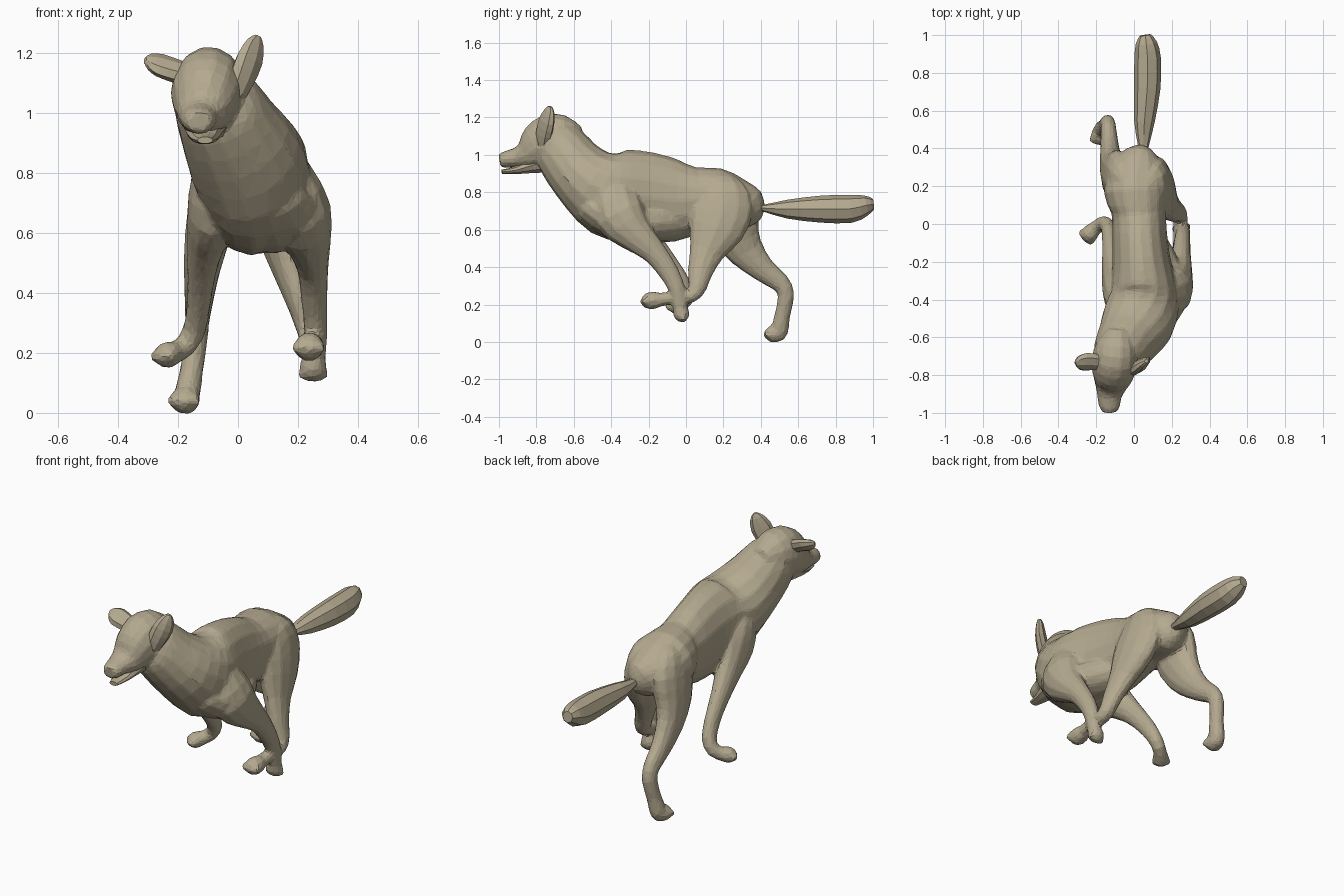
import bpy, bmesh
from mathutils import Vector, Matrix
from math import sin, cos, pi

# tan fur colour shared by every part
fur = bpy.data.materials.new("fur")
fur.diffuse_color = (.46, .40, .28, 1)


def finish(bm, name):
    bmesh.ops.recalc_face_normals(bm, faces=bm.faces)
    me = bpy.data.meshes.new(name)
    bm.to_mesh(me)
    bm.free()
    me.materials.append(fur)
    ob = bpy.data.objects.new(name, me)
    bpy.context.collection.objects.link(ob)
    return ob


def spline(pts, steps):
    """Catmull-Rom through 5D points (x, y, z, half width, half depth)."""
    out = []
    for i in range(len(pts) - 1):
        a, b = pts[max(i - 1, 0)], pts[i]
        c, d = pts[i + 1], pts[min(i + 2, len(pts) - 1)]
        for s in range(steps):
            t = s / steps
            out.append([0.5 * (2 * q + (r - p) * t + (2 * p - 5 * q + 4 * r - w) * t * t
                               + (3 * q - p - 3 * r + w) * t ** 3)
                        for p, q, r, w in zip(a, b, c, d)])
    return out + [pts[-1]]


def tube(name, pts, sides=12, steps=2, ref=(1, 0, 0)):
    """Loft elliptical rings along a path; half width runs along ref."""
    pts, ref = spline(pts, steps), Vector(ref)
    cen = [Vector(p[:3]) for p in pts]
    bm, rings = bmesh.new(), []
    for i, p in enumerate(pts):
        t = (cen[min(i + 1, len(cen) - 1)] - cen[max(i - 1, 0)]).normalized()
        u = (ref - t * ref.dot(t)).normalized()
        v = t.cross(u)
        rings.append([bm.verts.new(cen[i] + u * p[3] * cos(2 * pi * k / sides)
                                   + v * p[4] * sin(2 * pi * k / sides))
                      for k in range(sides)])
    for a, b in zip(rings, rings[1:]):
        for k in range(sides):
            j = (k + 1) % sides
            bm.faces.new((a[k], a[j], b[j], b[k]))
    bm.faces.new(rings[0])
    bm.faces.new(rings[-1])
    return finish(bm, name)


def blobs(name, items):
    """One mesh made of several low-poly ellipsoids (centre, radii)."""
    bm = bmesh.new()
    for c, r in items:
        bmesh.ops.create_icosphere(bm, subdivisions=2, radius=1,
                                   matrix=Matrix.Translation(c) @ Matrix.Diagonal((*r, 1)))
    return finish(bm, name)


def paw(name, heel, toe, r=0.047):
    """Rounded pad along heel->toe with four toes across the end."""
    h, t = Vector(heel), Vector(toe)
    d = (t - h).normalized()
    side = d.cross(Vector((0, 0, 1))).normalized()
    return [tube(name, [(*(h - d * r * .5), r * .6, r * .6), (*h, r * .88, r * .85),
                        (*h.lerp(t, .6), r, r * .95), (*t, r * .85, r * .75),
                        (*(t + d * r * .35), r * .45, r * .4)], 10, 2, side),
            blobs(name + "_toes", [(t + side * r * k + d * r * (.15 - abs(k) * .3), (r * .42,) * 3)
                                   for k in (-.7, -.24, .24, .7)])]


def fuse(name, parts):
    """Weld overlapping parts into one skin, then reduce it to flat facets."""
    bm = bmesh.new()
    for ob in parts:
        bm.from_mesh(ob.data)
        bpy.data.objects.remove(ob)
    ob = finish(bm, name)
    rm = ob.modifiers.new("weld", "REMESH")
    rm.mode, rm.voxel_size = "VOXEL", .011
    sm = ob.modifiers.new("soften", "SMOOTH")
    sm.factor, sm.iterations = .5, 4
    ob.modifiers.new("facets", "DECIMATE").ratio = .09
    return ob


# torso and neck, with a deep lower chest
parts = [tube("torso", [
    (.05, .41, .70, .03, .04), (.04, .37, .71, .09, .10), (.02, .28, .74, .15, .13),
    (.01, .17, .77, .17, .16), (.025, .07, .76, .145, .175), (.03, -.05, .755, .145, .22),
    (.04, -.20, .77, .155, .245), (.05, -.32, .78, .175, .25), (.05, -.42, .80, .19, .235),
    (.02, -.52, .86, .195, .19), (-.03, -.61, .95, .17, .165),
    (-.075, -.68, 1.04, .145, .15), (-.095, -.74, 1.07, .11, .12)], 16)]
parts.append(tube("chest", [
    (.05, -.58, .80, .08, .06), (.07, -.50, .72, .155, .10), (.095, -.38, .655, .185, .11),
    (.09, -.25, .635, .165, .105), (.06, -.10, .64, .12, .10), (.04, 0, .65, .08, .07)], 14))

# head with brows
parts.append(tube("head", [
    (-.08, -.56, 1.09, .06, .06), (-.09, -.64, 1.09, .11, .125), (-.10, -.72, 1.075, .124, .147),
    (-.11, -.79, 1.04, .113, .127), (-.12, -.85, 1.0, .088, .086), (-.13, -.91, .985, .066, .052),
    (-.13, -.965, .975, .056, .046), (-.13, -.997, .97, .038, .034)], 14))
parts.append(blobs("brows", [((x, -.825, z), (.032, .024, .016))
                             for x, z in ((-.175, 1.07), (-.065, 1.08))]))

# front legs, both swept back under the chest, with broad shoulders
parts.append(tube("right_front_leg", [
    (.10, -.40, .90, .05, .06), (.16, -.385, .79, .09, .12), (.205, -.35, .67, .108, .14),
    (.235, -.27, .575, .077, .10), (.25, -.17, .48, .052, .066), (.255, -.09, .37, .044, .054),
    (.26, -.045, .27, .039, .045), (.255, -.03, .17, .037, .039)]))
parts += paw("right_front_paw", (.252, -.03, .18), (.25, -.02, .125))
parts.append(tube("left_front_leg", [
    (-.05, -.42, .88, .05, .06), (-.07, -.39, .78, .085, .11), (-.085, -.33, .67, .085, .13),
    (-.105, -.24, .575, .065, .09), (-.12, -.15, .48, .05, .064), (-.13, -.06, .37, .04, .052),
    (-.145, -.005, .28, .039, .044), (-.175, .0, .225, .038, .039), (-.215, -.03, .20, .038, .038)]))
parts += paw("left_front_paw", (-.215, -.03, .20), (-.253, -.072, .188))

# hind legs: right one reaching forward, left one pushing off behind
parts.append(tube("right_hind_leg", [
    (.06, .20, .89, .03, .05), (.09, .20, .83, .075, .12), (.12, .20, .73, .08, .165),
    (.145, .16, .60, .08, .15), (.175, .11, .48, .062, .095), (.21, .075, .37, .049, .067),
    (.235, .06, .29, .044, .05), (.245, .025, .245, .04, .038), (.245, -.07, .235, .037, .034),
    (.24, -.15, .225, .04, .037)]))
parts += paw("right_hind_paw", (.24, -.15, .225), (.235, -.22, .217), .051)
parts.append(tube("left_hind_leg", [
    (-.03, .21, .88, .03, .05), (-.055, .22, .83, .07, .11), (-.08, .24, .73, .08, .15),
    (-.10, .26, .60, .077, .137), (-.12, .32, .485, .062, .10), (-.13, .42, .38, .049, .066),
    (-.135, .505, .315, .042, .052), (-.14, .535, .25, .04, .045), (-.155, .515, .14, .039, .042),
    (-.17, .50, .06, .044, .048), (-.172, .495, .025, .03, .035)]))
parts += paw("left_hind_paw", (-.172, .50, .045), (-.181, .44, .041), .051)
fuse("body", parts)

# jaw and nose
tube("lower_jaw", [(-.105, -.74, .97, .08, .07), (-.112, -.82, .945, .066, .045),
                   (-.112, -.91, .918, .046, .022), (-.11, -.985, .91, .026, .012)], 10)
blobs("nose", [((-.13, -.978, .988), (.032, .022, .024))])

# ears, broad and cupped forward
tube("left_ear", [(-.16, -.73, 1.125, .045, .04), (-.205, -.73, 1.14, .05, .034),
                  (-.26, -.73, 1.16, .055, .03), (-.295, -.735, 1.172, .038, .022),
                  (-.31, -.74, 1.177, .012, .01)], 8, 2, (0, .8, .55))
tube("right_ear", [(-.02, -.765, 1.05, .04, .035), (.01, -.76, 1.11, .052, .034),
                   (.04, -.745, 1.18, .056, .03), (.058, -.73, 1.235, .036, .02),
                   (.066, -.725, 1.258, .012, .01)], 8, 2, (.75, .65, 0))

# tail
tube("tail", [(.05, .37, .72, .02, .02), (.05, .42, .715, .03, .02), (.055, .54, .71, .054, .05),
              (.07, .72, .71, .07, .072), (.072, .88, .712, .07, .075),
              (.065, .96, .73, .056, .055), (.06, 1.0, .735, .03, .032)], 8)
